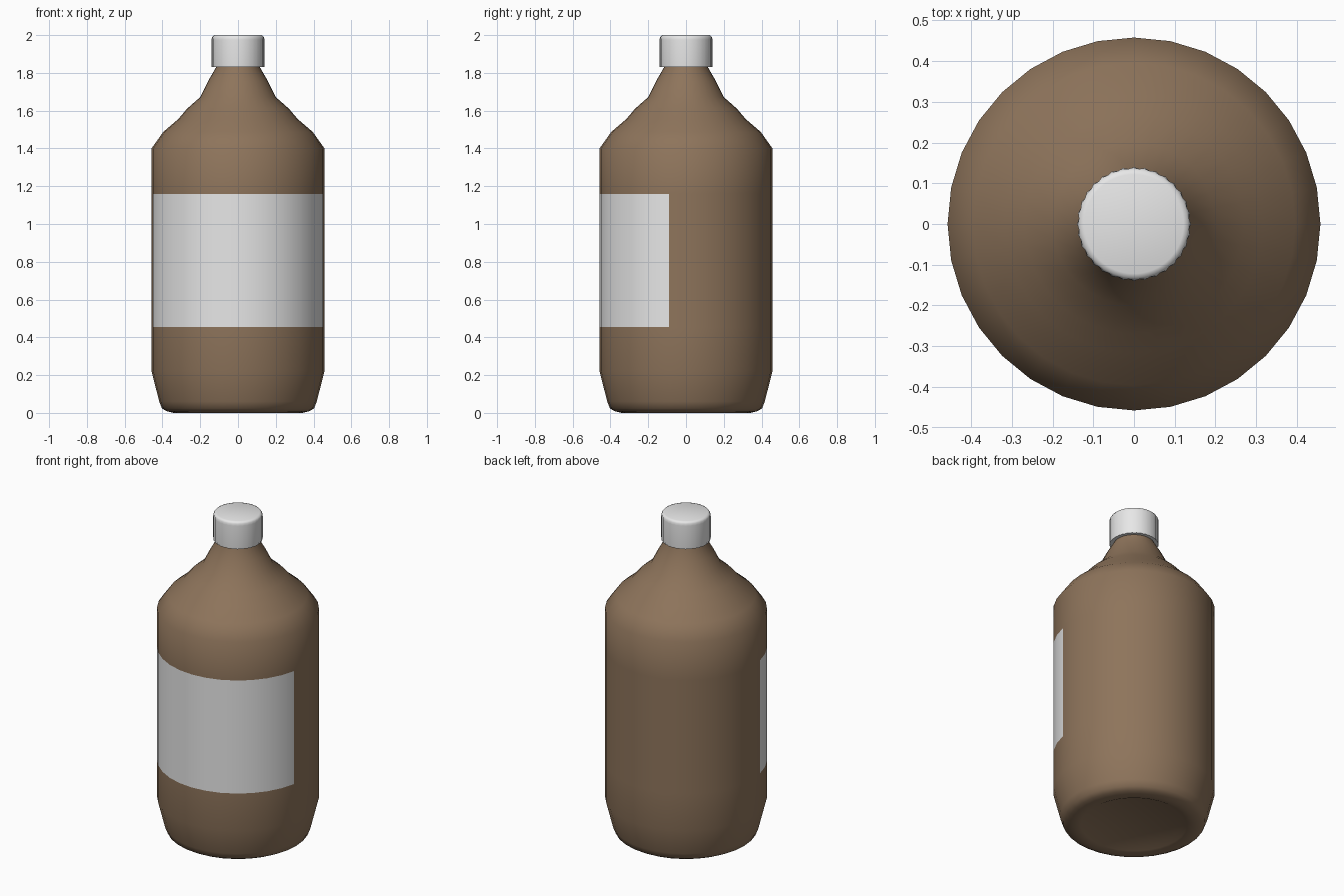
import bpy
import bmesh
from math import sin, cos, pi, radians

cube = bpy.data.objects.get("Cube")
if cube:
    bpy.data.objects.remove(cube, do_unlink=True)


def make_material(name, rgb):
    mat = bpy.data.materials.new(name)
    mat.use_nodes = True
    mat.diffuse_color = (*rgb, 1)
    bsdf = mat.node_tree.nodes["Principled BSDF"]
    bsdf.inputs["Base Color"].default_value = (*rgb, 1)
    bsdf.inputs["Roughness"].default_value = 0.6
    return mat


def lathe(name, profile, sides, materials, angle, rib=0.0, paint=None):
    """Turn a (radius, z, rib weight) profile round z, closing both ends."""
    bm = bmesh.new()
    rings = []
    for radius, z, *weight in profile:
        groove = rib * weight[0] if weight else 0
        ring = []
        for i in range(sides):
            a = 2 * pi * i / sides
            r = radius - groove * (i % 2)
            ring.append(bm.verts.new((r * cos(a), r * sin(a), z)))
        rings.append(ring)
    for low, high in zip(rings, rings[1:]):
        for i in range(sides):
            j = (i + 1) % sides
            bm.faces.new((low[i], low[j], high[j], high[i]))
    bm.faces.new(rings[0][::-1])
    bm.faces.new(rings[-1])
    if paint:
        for face in bm.faces:
            face.material_index = paint(face.calc_center_median())
    mesh = bpy.data.meshes.new(name)
    bm.to_mesh(mesh)
    bm.free()
    for mat in materials:
        mesh.materials.append(mat)
    obj = bpy.data.objects.new(name, mesh)
    bpy.context.collection.objects.link(obj)
    bpy.ops.object.select_all(action="DESELECT")
    obj.select_set(True)
    bpy.context.view_layer.objects.active = obj
    bpy.ops.object.shade_smooth_by_angle(angle=radians(angle))
    return obj


brown = make_material("brown glass", (0.27, 0.175, 0.105))
white = make_material("white", (0.8, 0.8, 0.8))

# Bottle: recessed base, straight wall, shoulder and neck
LABEL_LOW, LABEL_HIGH = 0.455, 1.16
bottle_profile = [
    (0.27, 0.02), (0.30, 0.005), (0.34, 0.0), (0.375, 0.008), (0.402, 0.023),
    (0.417, 0.06), (0.458, 0.222), (0.458, LABEL_LOW), (0.458, LABEL_HIGH),
    (0.458, 1.40), (0.396, 1.487), (0.317, 1.555), (0.27, 1.61),
    (0.20, 1.672), (0.158, 1.757), (0.116, 1.83), (0.11, 1.9),
]


# Label: wall faces on the front, stopping one face short of each side
def label_rule(center):
    return int(LABEL_LOW < center.z < LABEL_HIGH and center.y < -0.09)


lathe("bottle", bottle_profile, 32, [brown, white], 50, paint=label_rule)

# Screw cap: ribbed wall with a rounded top edge
cap_profile = [
    (0.105, 1.83), (0.139, 1.83, 1), (0.14, 1.84, 1), (0.14, 1.975, 1),
    (0.138, 1.988, 0.5), (0.132, 1.996), (0.122, 2.0),
]
lathe("cap", cap_profile, 64, [white], 60, rib=0.004)
